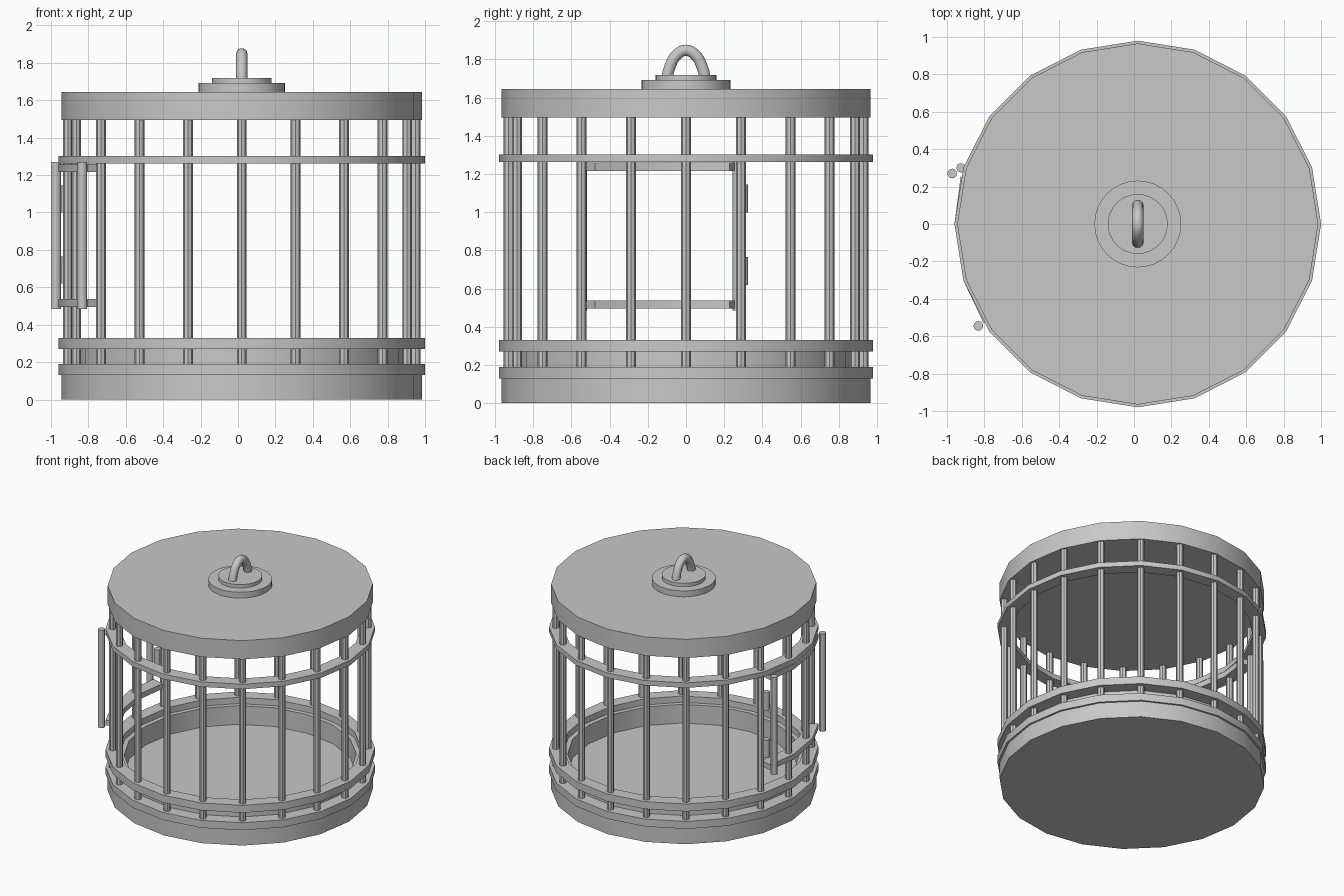
import bpy, bmesh, math
from mathutils import Vector

if "Cube" in bpy.data.objects:
    bpy.data.objects.remove(bpy.data.objects["Cube"])

CX = 0.02      # cage axis offset, the door posts stick out on the left
SIDES = 20
BAR_R = 0.93

metal = bpy.data.materials.new("grey metal")
metal.diffuse_color = (0.58, 0.58, 0.58, 1)
metal.use_nodes = True
metal.node_tree.nodes["Principled BSDF"].inputs["Base Color"].default_value = metal.diffuse_color


def finish(ob, name, angle=30):
    ob.name = name
    ob.data.materials.append(metal)
    bpy.ops.object.select_all(action='DESELECT')
    ob.select_set(True)
    bpy.context.view_layer.objects.active = ob
    bpy.ops.object.shade_smooth_by_angle(angle=math.radians(angle))
    return ob


def cyl(name, x, y, r, z0, z1, sides):
    bpy.ops.mesh.primitive_cylinder_add(vertices=sides, radius=r, depth=z1 - z0,
                                        location=(x, y, (z0 + z1) / 2))
    return finish(bpy.context.object, name)


def band(name, r0, r1, z0, z1, angles, closed=True):
    """Rectangular section swept through the given angles (degrees)."""
    bm = bmesh.new()
    rows = []
    for a in angles:
        c, s = math.cos(math.radians(a)), math.sin(math.radians(a))
        rows.append([bm.verts.new((CX + r * c, r * s, z))
                     for r, z in ((r0, z0), (r1, z0), (r1, z1), (r0, z1))])
    n = len(rows)
    for i in range(n if closed else n - 1):
        p, q = rows[i], rows[(i + 1) % n]
        for k in range(4):
            j = (k + 1) % 4
            bm.faces.new((p[k], p[j], q[j], q[k]))
    if not closed:
        bm.faces.new(rows[0])
        bm.faces.new(rows[-1])
    bmesh.ops.recalc_face_normals(bm, faces=bm.faces)
    me = bpy.data.meshes.new(name)
    bm.to_mesh(me)
    bm.free()
    ob = bpy.data.objects.new(name, me)
    bpy.context.collection.objects.link(ob)
    return finish(ob, name)


full = [i * 360 / SIDES for i in range(SIDES)]

# Base drum, lid and inner tray wall
cyl("base", CX, 0, 0.965, 0, 0.13, SIDES)
cyl("lid", CX, 0, 0.965, 1.495, 1.645, SIDES)
band("tray_wall", 0.845, 0.88, 0.12, 0.28, full)

# Hoops around the bars
for name, z0, z1 in (("base_hoop", 0.13, 0.19), ("lower_hoop", 0.27, 0.33),
                     ("upper_hoop", 1.262, 1.302)):
    band(name, 0.88, 0.98, z0, z1, full)

# Vertical bars, one per corner
for a in full:
    t = math.radians(a)
    cyl("bar", CX + BAR_R * math.cos(t), BAR_R * math.sin(t), 0.026, 0.12, 1.5, 8)

# Door: curved rails, end posts and hinges
for name, z0, z1 in (("door_bottom_rail", 0.495, 0.537), ("door_top_rail", 1.217, 1.26)):
    band(name, 0.88, 0.98, z0, z1, [165, 180, 198, 212.7], closed=False)
cyl("door_hinge_post", -0.972, 0.27, 0.026, 0.485, 1.27, 12)
cyl("door_latch_post", -0.832, -0.545, 0.026, 0.485, 1.27, 12)
for z in (0.62, 1.0):
    cyl("door_hinge", -0.925, 0.30, 0.025, z, z + 0.145, 12)

# Stepped cap on the lid
cyl("cap_plate", CX, 0, 0.232, 1.64, 1.692, 32)
cyl("cap_step", CX, 0, 0.16, 1.69, 1.72, 32)

# Hanging loop
half = [(0.1, 1.705), (0.085, 1.76), (0.05, 1.823)]
path = [(-y, z) for y, z in half] + [(0, 1.848)] + half[::-1]
cu = bpy.data.curves.new("hanging_loop", 'CURVE')
cu.dimensions = '3D'
cu.bevel_depth = 0.031
cu.bevel_resolution = 3
cu.use_fill_caps = True
cu.resolution_u = 4
sp = cu.splines.new('BEZIER')
sp.bezier_points.add(len(path) - 1)
for bp, (y, z) in zip(sp.bezier_points, path):
    bp.co = Vector((CX, y, z))
    bp.handle_left_type = bp.handle_right_type = 'AUTO'
loop = bpy.data.objects.new("hanging_loop", cu)
bpy.context.collection.objects.link(loop)
bpy.ops.object.select_all(action='DESELECT')
loop.select_set(True)
bpy.context.view_layer.objects.active = loop
bpy.ops.object.convert(target='MESH')
finish(bpy.context.object, "hanging_loop", 50)
